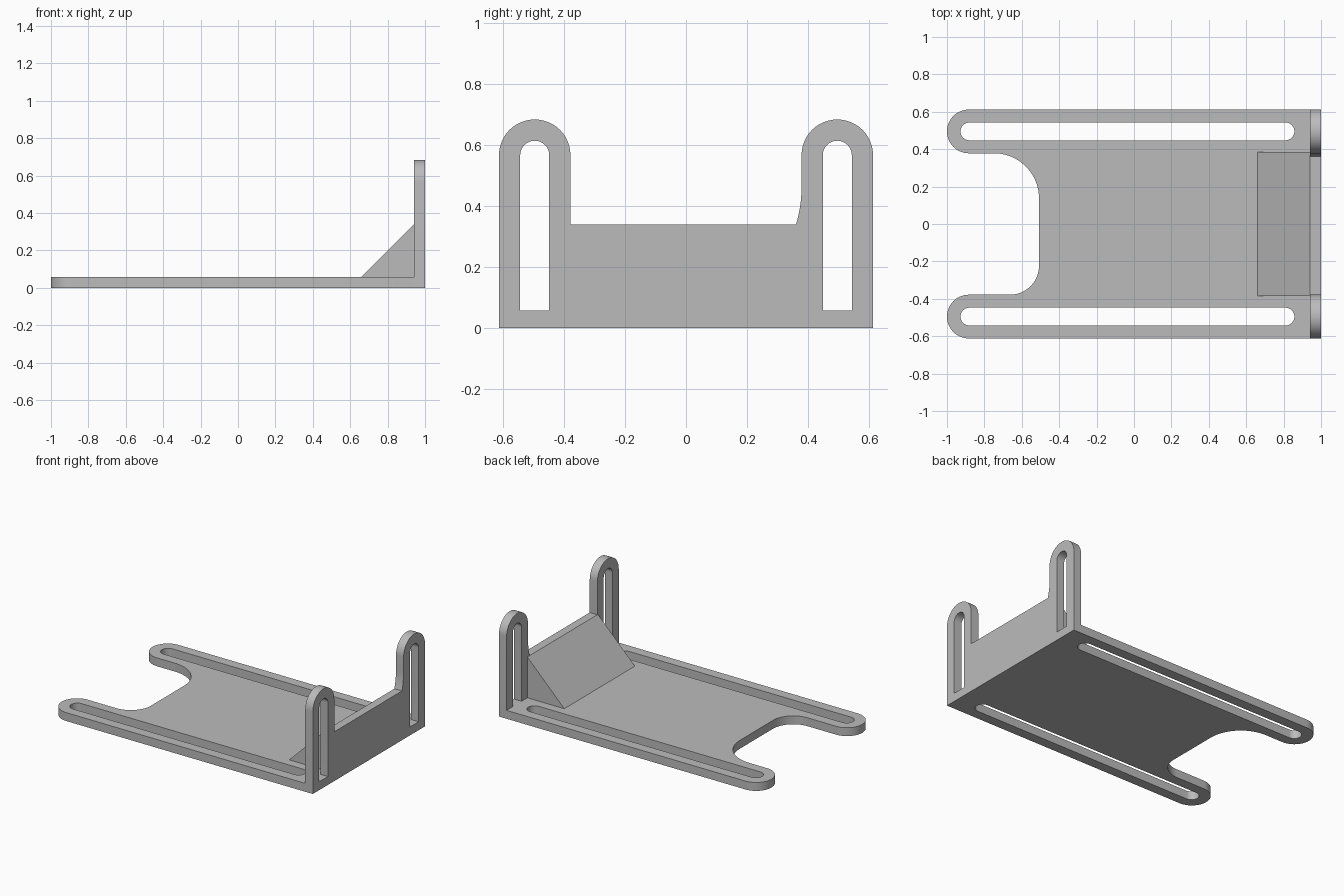
import bpy, bmesh, math
from mathutils import Matrix, Vector

cube = bpy.data.objects.get("Cube")
if cube:
    bpy.data.objects.remove(cube, do_unlink=True)

grey = bpy.data.materials.new("plain grey")
grey.use_nodes = True
grey.diffuse_color = (0.5, 0.5, 0.5, 1)
grey.node_tree.nodes["Principled BSDF"].inputs["Base Color"].default_value = (0.5, 0.5, 0.5, 1)

THICK = 0.058      # sheet thickness
HALF = 0.612       # half of the width
ARM = 0.495        # centre line of arms and posts
ARM_R = 0.117
SLOT_R = 0.0475
BACK = 1 - THICK   # inner face of the upright


def arc(cx, cy, r, start, end, steps=24):
    angles = [math.radians(start + (end - start) * i / steps) for i in range(steps + 1)]
    return [(cx + r * math.cos(a), cy + r * math.sin(a)) for a in angles]


def sheet(name, loops, depth, matrix):
    """Fill an outline with its holes, extrude it along local z and place it."""
    bm = bmesh.new()
    for loop in loops:
        verts = [bm.verts.new((u, v, 0)) for u, v in loop]
        for a, b in zip(verts, verts[1:] + verts[:1]):
            bm.edges.new((a, b))
    bmesh.ops.triangle_fill(bm, use_beauty=True, edges=bm.edges[:], normal=(0, 0, 1))
    grown = bmesh.ops.extrude_face_region(bm, geom=bm.faces[:], use_keep_orig=True)
    top = [g for g in grown["geom"] if isinstance(g, bmesh.types.BMVert)]
    bmesh.ops.translate(bm, verts=top, vec=(0, 0, depth))
    bm.transform(matrix)
    bmesh.ops.recalc_face_normals(bm, faces=bm.faces[:])
    mesh = bpy.data.meshes.new(name)
    bm.to_mesh(mesh)
    bm.free()
    mesh.materials.append(grey)
    obj = bpy.data.objects.new(name, mesh)
    bpy.context.collection.objects.link(obj)
    bpy.ops.object.select_all(action="DESELECT")
    obj.select_set(True)
    bpy.context.view_layer.objects.active = obj
    bpy.ops.object.shade_smooth_by_angle(angle=math.radians(30))
    return obj


# Base plate with two rounded arms, a notch with unequal corners and two long slots
tip = -1 + ARM_R
inner = ARM - ARM_R
notch, big, small = -0.508, 0.24, 0.155
plate = [(BACK, -HALF), (BACK, HALF)]
plate += arc(tip, ARM, ARM_R, 90, 270)
plate += arc(notch - big, inner - big, big, 90, 0)
plate += arc(notch - small, small - inner, small, 0, -90)
plate += arc(tip, -ARM, ARM_R, 90, 270)
plate_slots = [arc(-0.88, side * ARM, SLOT_R, 90, 270) + arc(0.81, side * ARM, SLOT_R, -90, 90)
               for side in (-1, 1)]
sheet("base_plate", [plate] + plate_slots, THICK, Matrix())

# Axes for profiles drawn in y and z, extruded along x
yz_plane = Matrix(((0, 0, 1, BACK), (1, 0, 0, 0), (0, 1, 0, 0), (0, 0, 0, 1)))

# Upright with two slotted posts, one flared at its foot
post_z, rail_z = 0.566, 0.34
upright = [(-HALF, 0), (HALF, 0)]
upright += arc(ARM, post_z, ARM_R, 0, 180)
upright += [(inner - 0.018 * (i / 8) ** 2, 0.46 - 0.12 * i / 8) for i in range(9)]
upright += [(-inner, rail_z)]
upright += arc(-ARM, post_z, ARM_R, 0, 180)
post_slots = [[(side * ARM - SLOT_R, THICK), (side * ARM + SLOT_R, THICK)]
              + arc(side * ARM, post_z, SLOT_R, 0, 180) for side in (-1, 1)]
sheet("upright", [upright] + post_slots, THICK, yz_plane)

# Solid wedge bracing the upright, profile in x and z
wedge_half = 0.385
xz_plane = Matrix(((1, 0, 0, 0), (0, 0, -1, wedge_half), (0, 1, 0, 0), (0, 0, 0, 1)))
sheet("brace_wedge", [[(0.66, THICK), (BACK, THICK), (BACK, rail_z)]], 2 * wedge_half, xz_plane)
